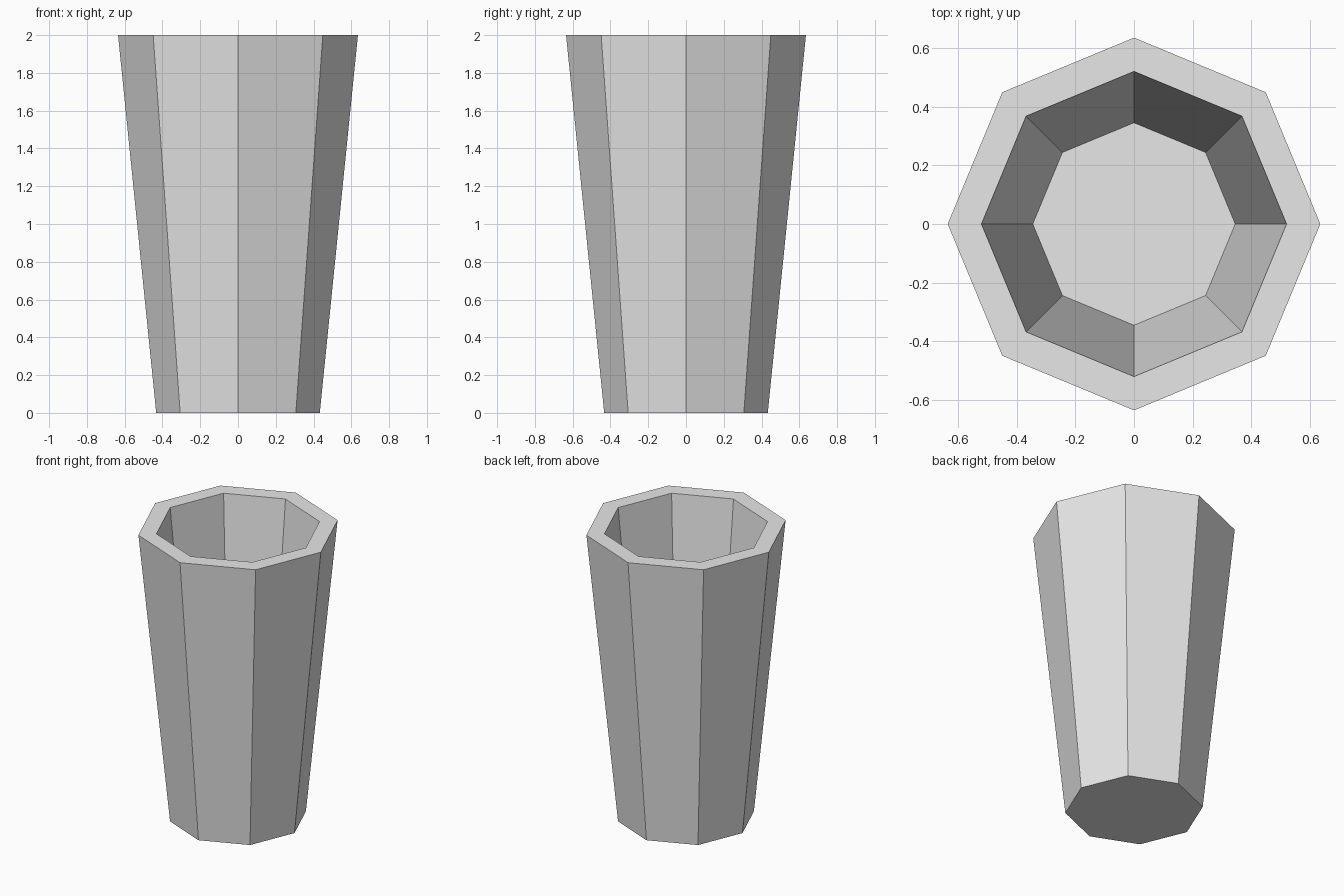
import bpy
import bmesh
from math import cos, sin, tau

cube = bpy.data.objects.get("Cube")
if cube:
    bpy.data.objects.remove(cube)

SIDES = 8
# (radius, height) from the underside, up the outside, over the rim, down to the inner floor
PROFILE = [(0.433, 0), (0.635, 2), (0.52, 2), (0.345, 0.27)]

# Plain grey
grey = bpy.data.materials.new("plain_grey")
grey.use_nodes = True
colour = (0.8, 0.8, 0.8, 1)
grey.diffuse_color = colour
grey.node_tree.nodes["Principled BSDF"].inputs["Base Color"].default_value = colour

# Tapered eight-sided cup, hollow with a flat floor
bm = bmesh.new()
rings = [[bm.verts.new((r * cos(tau * i / SIDES), r * sin(tau * i / SIDES), z))
          for i in range(SIDES)] for r, z in PROFILE]
for low, high in zip(rings, rings[1:]):
    for i in range(SIDES):
        j = (i + 1) % SIDES
        bm.faces.new((low[i], low[j], high[j], high[i]))
bm.faces.new(rings[0][::-1])
bm.faces.new(rings[-1])
bmesh.ops.recalc_face_normals(bm, faces=bm.faces)

mesh = bpy.data.meshes.new("cup")
bm.to_mesh(mesh)
bm.free()
mesh.materials.append(grey)
cup = bpy.data.objects.new("cup", mesh)
bpy.context.collection.objects.link(cup)
